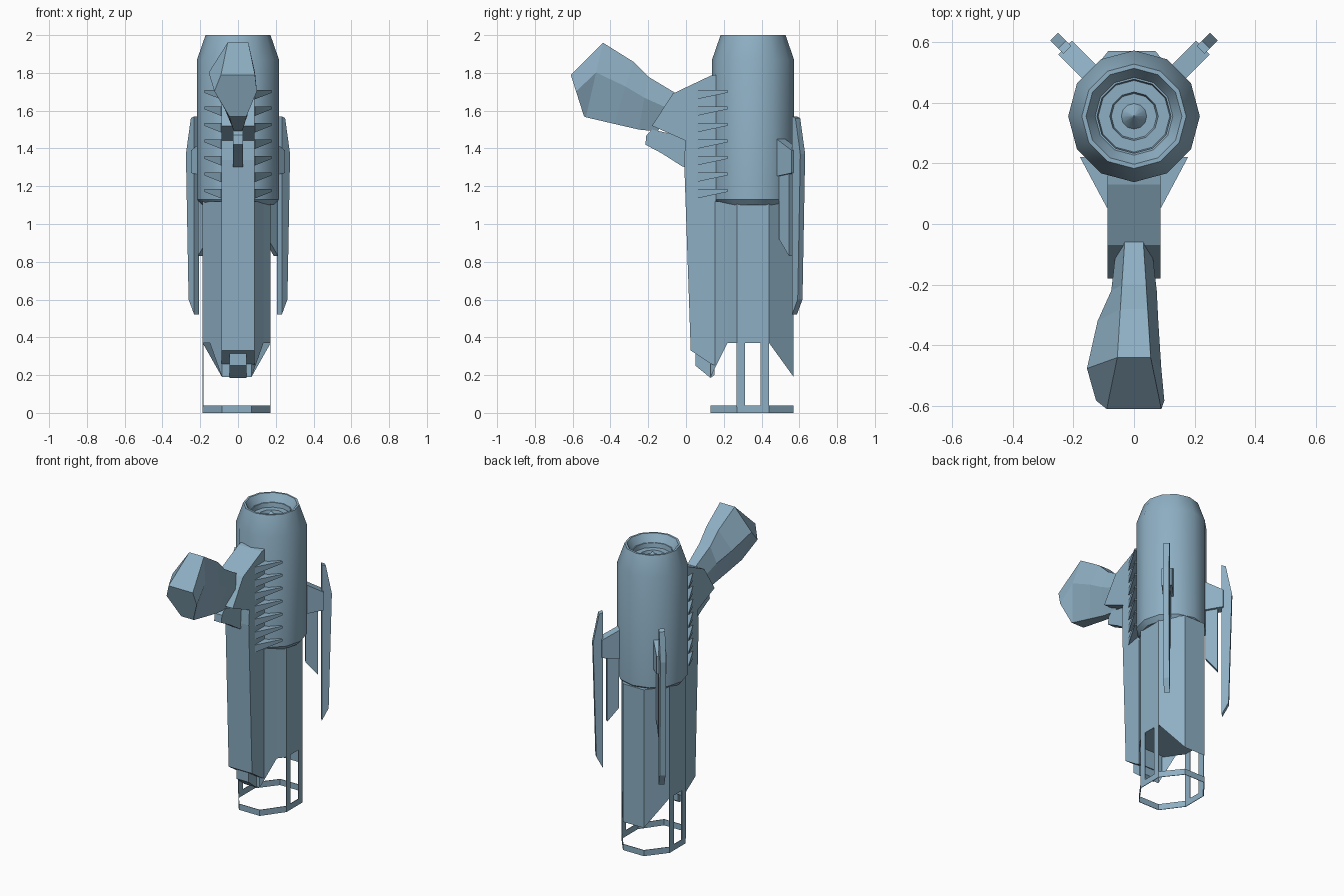
import bpy, bmesh, math
from mathutils import Matrix

cube = bpy.data.objects.get("Cube")
if cube:
    bpy.data.objects.remove(cube, do_unlink=True)

steel = bpy.data.materials.new("steel_blue")
steel.use_nodes = True
COLOUR = (0.27, 0.43, 0.55, 1)
steel.diffuse_color = COLOUR
steel.node_tree.nodes["Principled BSDF"].inputs["Base Color"].default_value = COLOUR

AXIS_Y = 0.355   # barrel axis
SHIFT = -0.007   # sleeve offset in x


def build(name, verts, faces, recalc=True):
    bm = bmesh.new()
    vs = [bm.verts.new(v) for v in verts]
    for f in faces:
        bm.faces.new([vs[i] for i in f])
    if recalc:
        bmesh.ops.recalc_face_normals(bm, faces=bm.faces)
    mesh = bpy.data.meshes.new(name)
    bm.to_mesh(mesh)
    bm.free()
    mesh.materials.append(steel)
    ob = bpy.data.objects.new(name, mesh)
    bpy.context.collection.objects.link(ob)
    return ob


def loft(name, rings):
    """Closed skin through equal-sized rings of points."""
    n = len(rings[0])
    verts = [p for r in rings for p in r]
    faces = [(k * n + i, k * n + (i + 1) % n, (k + 1) * n + (i + 1) % n, (k + 1) * n + i)
             for k in range(len(rings) - 1) for i in range(n)]
    faces += [tuple(range(n)), tuple(range(len(verts) - n, len(verts)))]
    return build(name, verts, faces)


def plate(name, profile, half):
    """Side profile of (y, z) points, extruded across x."""
    return loft(name, [[(s * half, y, z) for y, z in profile] for s in (-1, 1)])


def lathe(name, profile, sides):
    rings = []
    for r, z in profile:
        rings.append([(r * math.cos(math.tau * i / sides),
                       AXIS_Y + r * math.sin(math.tau * i / sides), z) for i in range(sides)])
    return loft(name, rings)


# Barrel with tapered muzzle and stepped bore
barrel = lathe("barrel", [(0.19, 1.1), (0.217, 1.13), (0.217, 1.87), (0.172, 2.0),
                          (0.158, 2.0), (0.128, 1.95), (0.122, 1.95), (0.118, 1.92),
                          (0.08, 1.92), (0.075, 1.9), (0.042, 1.9), (0.002, 1.95)], 12)
bpy.context.view_layer.objects.active = barrel
barrel.select_set(True)
bpy.ops.object.shade_smooth_by_angle(angle=math.radians(32))
barrel.select_set(False)

# Eight-sided sleeve with notched lower edge: x, y, bottom height
half = [(0.078, 0.13, 0.19), (0.142, 0.22, 0.37), (0.18, 0.27, 0.37),
        (0.18, 0.44, 0.37), (0.078, 0.57, 0.19)]
outline = half + [(-x, y, z) for x, y, z in reversed(half)]
outline = [(x + SHIFT, y, z) for x, y, z in outline]
n = len(outline)
verts = outline + [(x, y, 1.12) for x, y, z in outline] + [(x, y, 0.37) for x, y, z in outline]
faces = [(i, (i + 1) % n, n + (i + 1) % n, n + i) for i in range(n)]
faces += [tuple(range(n, 2 * n)), tuple(reversed(range(2 * n, 3 * n)))]
build("sleeve", verts, faces, recalc=False)


def thin(ob):
    mod = ob.modifiers.new("thickness", 'SOLIDIFY')
    mod.thickness = 0.004
    return ob


# Bottom hoop hung from four flat struts
corners = [(x, y) for i, (x, y, z) in enumerate(outline) if i not in (1, n - 2)]
m = len(corners)
thin(build("bottom_hoop", [(x, y, z) for z in (0, 0.04) for x, y in corners],
           [(i, (i + 1) % m, m + (i + 1) % m, m + i) for i in range(m)], recalc=False))
for side in (-1, 1):
    for label, y in (("front", 0.267), ("back", 0.395)):
        x = side * 0.18 + SHIFT
        face = (0, 1, 2, 3) if side > 0 else (3, 2, 1, 0)
        thin(build(f"hoop_strut_{label}_{'left' if side > 0 else 'right'}",
                   [(x, y, 0.03), (x, y + 0.045, 0.03), (x, y + 0.045, 0.37), (x, y, 0.37)],
                   [face], recalc=False))

# Front housing, snout and grip mount
plate("front_housing", [(0.16, 0.25), (0.13, 0.26), (0.025, 0.33), (-0.01, 1.34),
                        (0.0, 1.48), (0.16, 1.48)], 0.087)
plate("housing_snout", [(0.15, 0.32), (0.05, 0.32), (0.05, 0.25), (0.13, 0.185), (0.15, 0.2)], 0.045)
plate("grip_mount", [(0.16, 1.79), (0.13, 1.785), (-0.07, 1.69), (-0.18, 1.52),
                     (0.0, 1.44), (0.16, 1.44)], 0.087)
plate("trigger", [(0.0, 1.46), (-0.18, 1.5), (-0.21, 1.47), (-0.215, 1.42),
                  (-0.13, 1.375), (-0.02, 1.305), (0.0, 1.3)], 0.027)

# Faceted grip: top (y, z), bottom (y, z), right x, left x, top and bottom half widths
sections = [
    ((-0.05, 1.69), (-0.15, 1.49), -0.06, 0.06, 0.03, 0.02),
    ((-0.20, 1.78), (-0.25, 1.50), -0.075, 0.075, 0.04, 0.025),
    ((-0.28, 1.86), (-0.38, 1.53), -0.12, 0.08, 0.045, 0.035),
    ((-0.44, 1.96), (-0.53, 1.565), -0.155, 0.09, 0.055, 0.045),
    ((-0.61, 1.79), (-0.54, 1.57), -0.125, 0.1, 0.09, 0.045),
]
rings = []
for (ty, tz), (by, bz), xr, xl, tw, bw in sections:
    my, mz = ty * 0.6 + by * 0.4, tz * 0.6 + bz * 0.4
    rings.append([(-tw, ty, tz), (tw, ty, tz), (xl, my, mz),
                  (bw, by, bz), (-bw, by, bz), (xr, my, mz)])
loft("grip", rings)

# Seven wedge-shaped cooling vanes on each side
for side, label in ((-1, "right"), (1, "left")):
    for k in range(7):
        z = 1.185 + k * 0.0875
        footprint = [(0.08, 0.055, 0.05), (0.09, 0.055, 0.05),
                     (0.178, 0.22, 0.015), (0.08, 0.22, 0.015)]
        loft(f"cooling_vane_{label}_{k + 1}",
             [[(side * x, y, z) for x, y, t in footprint],
              [(side * x, y, z - t) for x, y, t in footprint]])

# Diagonal rear fins: outer blade, inner blade and bracket, as (radius, z)
fin_parts = (
    ("outer_blade", 0.018, [(0.31, 1.57), (0.335, 1.56), (0.372, 1.37), (0.352, 0.6), (0.31, 0.52)]),
    ("inner_blade", 0.016, [(0.21, 1.43), (0.285, 1.38), (0.285, 0.83), (0.21, 0.92)]),
    ("fin_bracket", 0.032, [(0.19, 1.46), (0.32, 1.39), (0.32, 1.27), (0.19, 1.25)]),
)
for side, label in ((-1, "right"), (1, "left")):
    turn = Matrix.Translation((0, AXIS_Y, 0)) @ Matrix.Rotation(-side * math.pi / 4, 4, 'Z')
    for part, width, profile in fin_parts:
        plate(f"{part}_{label}", profile, width).data.transform(turn)
